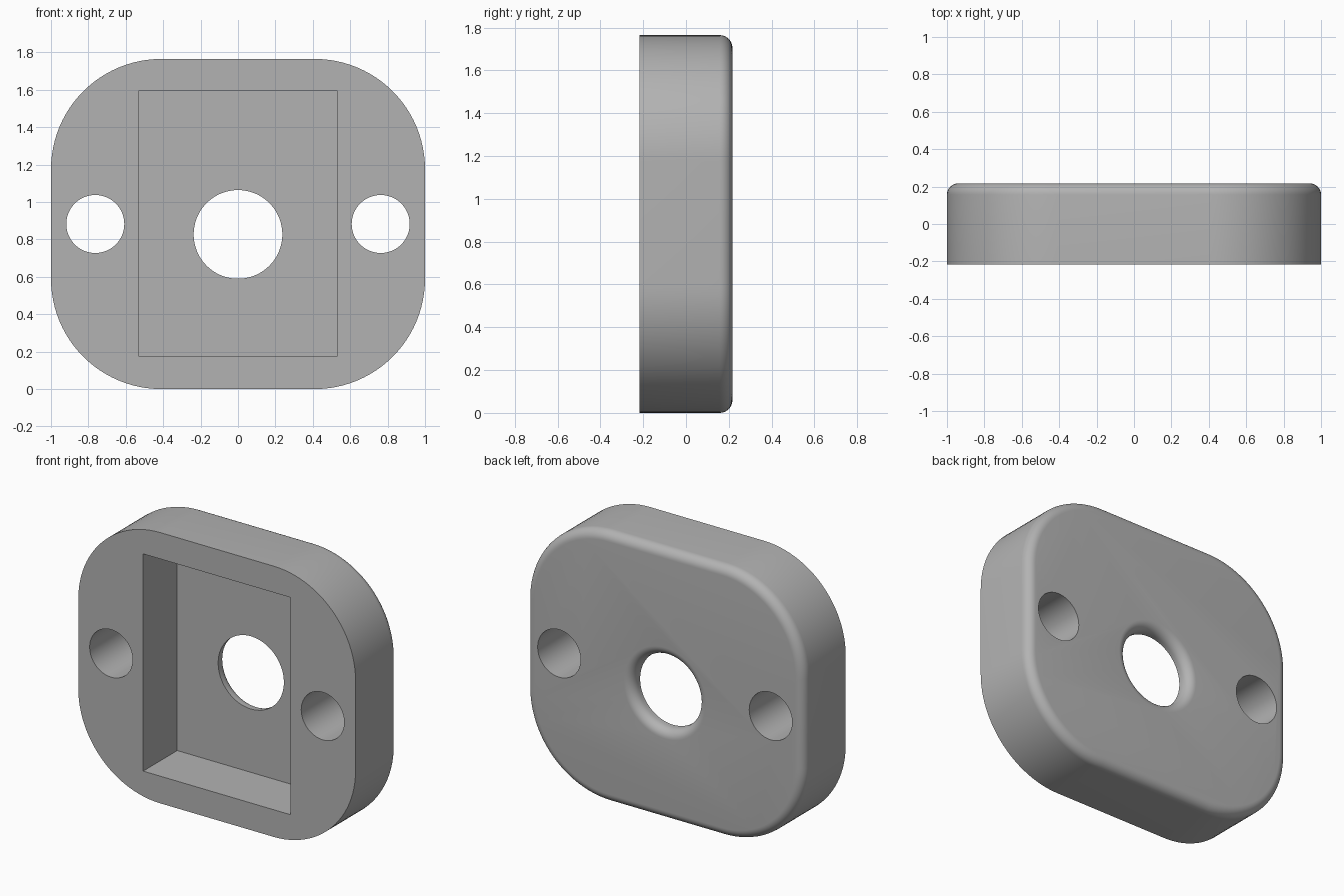
import bpy
import bmesh
from math import sin, cos, pi, radians

if "Cube" in bpy.data.objects:
    bpy.data.objects.remove(bpy.data.objects["Cube"])

WIDTH, HEIGHT, DEPTH = 2.0, 1.765, 0.434
CORNER, FILLET = 0.59, 0.06
FRONT, BACK = -DEPTH / 2, DEPTH / 2
MID = HEIGHT / 2
STEPS = 8

grey = bpy.data.materials.new("plain_grey")
grey.use_nodes = True
colour = (0.45, 0.45, 0.45, 1)
grey.diffuse_color = colour
grey.node_tree.nodes["Principled BSDF"].inputs["Base Color"].default_value = colour


def rounded_ring(half_x, half_z, radius, y, x=0, z=MID, steps=24):
    """Rounded rectangle in the xz plane; a circle when all sizes match."""
    points = []
    for quarter, (sx, sz) in enumerate([(1, 1), (-1, 1), (-1, -1), (1, -1)]):
        for i in range(steps + 1):
            a = (quarter + i / steps) * pi / 2
            points.append((x + sx * (half_x - radius) + radius * cos(a), y,
                           z + sz * (half_z - radius) + radius * sin(a)))
    return points


def loft(name, rings):
    """Closed solid through a stack of matching rings."""
    bm = bmesh.new()
    loops = [[bm.verts.new(p) for p in ring] for ring in rings]
    n = len(loops[0])
    for a, b in zip(loops, loops[1:]):
        for i in range(n):
            j = (i + 1) % n
            bm.faces.new((a[i], a[j], b[j], b[i]))
    bm.faces.new(loops[0])
    bm.faces.new(loops[-1])
    bmesh.ops.remove_doubles(bm, verts=bm.verts, dist=0.00001)
    bmesh.ops.recalc_face_normals(bm, faces=bm.faces)
    mesh = bpy.data.meshes.new(name)
    bm.to_mesh(mesh)
    bm.free()
    mesh.materials.append(grey)
    obj = bpy.data.objects.new(name, mesh)
    bpy.context.collection.objects.link(obj)
    return obj


def circle(radius, y, x=0, z=MID):
    return rounded_ring(radius, radius, radius, y, x, z)


# Quarter-round steps: (fraction of the way back, fraction moved sideways)
arc = [(sin(t), 1 - cos(t)) for t in (i / STEPS * pi / 2 for i in range(STEPS + 1))]

# Housing with a rounded back rim
rings = [rounded_ring(WIDTH / 2, MID, CORNER, FRONT)]
for along, side in arc:
    d = FILLET * side
    rings.append(rounded_ring(WIDTH / 2 - d, MID - d, CORNER - d,
                              BACK - FILLET + FILLET * along))
housing = loft("housing", rings)

# Rectangular pocket open to the front
pocket_z = 0.885
cutters = [loft("pocket_cutter", [
    [(sx * 0.532, y, pocket_z + sz * 0.708)
     for sx, sz in ((1, 1), (-1, 1), (-1, -1), (1, -1))]
    for y in (FRONT - 0.1, BACK - 0.083)])]

# Centre hole flared at the back
hole_r, hole_z = 0.237, 0.827
rings = [circle(hole_r, FRONT + 0.1, z=hole_z)]
rings += [circle(hole_r + FILLET * side, BACK - FILLET + FILLET * along, z=hole_z)
          for along, side in arc]
rings.append(circle(hole_r + FILLET, BACK + 0.1, z=hole_z))
cutters.append(loft("centre_hole_cutter", rings))

# Plain screw holes on both sides
for side in (-1, 1):
    cutters.append(loft("screw_hole_cutter", [
        circle(0.155, y, side * 0.763) for y in (FRONT - 0.1, BACK + 0.1)]))

# Cut the openings, then discard the cutters
bpy.context.view_layer.objects.active = housing
housing.select_set(True)
for cutter in cutters:
    cutter.hide_render = True
    mod = housing.modifiers.new("cut", "BOOLEAN")
    mod.operation, mod.solver, mod.object = "DIFFERENCE", "EXACT", cutter
    bpy.ops.object.modifier_apply(modifier=mod.name)
    bpy.data.objects.remove(cutter)

bpy.ops.object.shade_smooth_by_angle(angle=radians(30))
